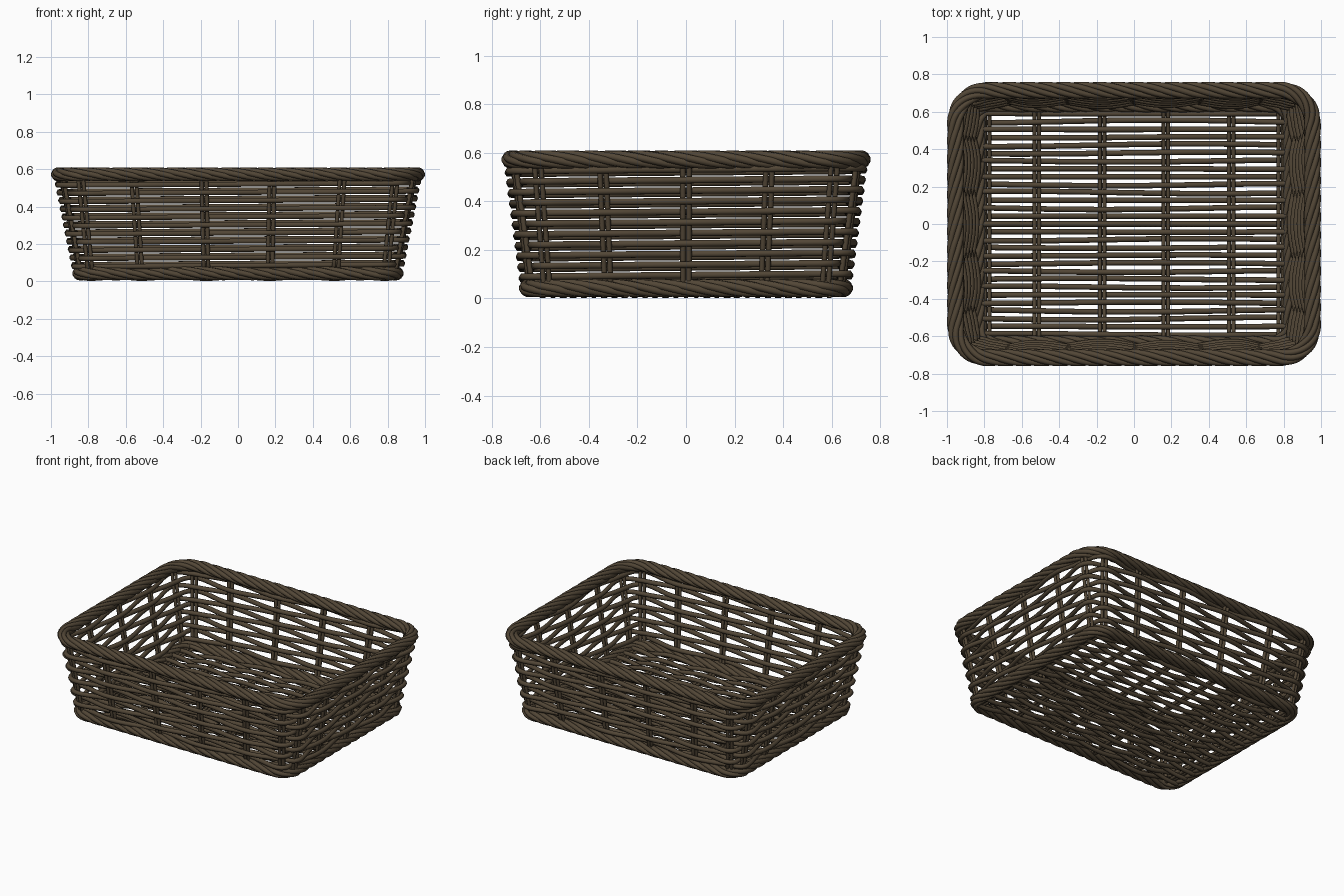
import bpy
import math
import random
from mathutils import Vector

random.seed(4)
cube = bpy.data.objects.get("Cube")
if cube:
    bpy.data.objects.remove(cube, do_unlink=True)

BROWN = (0.085, 0.062, 0.037, 1.0)
wicker = bpy.data.materials.new("wicker_brown")
wicker.use_nodes = True
wicker.diffuse_color = BROWN
bsdf = next(n for n in wicker.node_tree.nodes if n.type == "BSDF_PRINCIPLED")
bsdf.inputs["Base Color"].default_value = BROWN
bsdf.inputs["Roughness"].default_value = 0.8

UP = Vector((0, 0, 1))
STAKE_X = (0.17, 0.52, 0.785)
STAKE_Y = (0.32, 0.57)


def canes(name, paths, radius, cyclic=False):
    """Round canes along a list of paths, as one mesh object."""
    curve = bpy.data.curves.new(name, "CURVE")
    curve.dimensions = "3D"
    curve.bevel_depth = radius
    curve.bevel_resolution = 1
    curve.use_fill_caps = True
    for path in paths:
        spline = curve.splines.new("POLY")
        spline.points.add(len(path) - 1)
        for point, co in zip(spline.points, path):
            point.co = (*co, 1.0)
        spline.use_cyclic_u = cyclic
        spline.use_smooth = True
    curve.materials.append(wicker)
    obj = bpy.data.objects.new(name, curve)
    bpy.context.collection.objects.link(obj)
    bpy.ops.object.select_all(action="DESELECT")
    obj.select_set(True)
    bpy.context.view_layer.objects.active = obj
    bpy.ops.object.convert(target="MESH")
    bpy.ops.object.shade_smooth_by_angle(angle=math.radians(65))


def wall(z):
    """Half width, half depth and corner radius of the wall at a height."""
    return 0.838 + 0.198 * z, 0.64 + 0.132 * z, 0.09 + 0.11 * z


def ring(a, b, r, count):
    """Evenly spaced (point, outward normal) pairs round a rounded rectangle."""
    arc = math.pi * r / 2
    total = 4 * (a + b - 2 * r + arc)
    samples = []
    for i in range(count):
        s = total * i / count
        for k in range(4):
            c, d = math.cos(k * math.pi / 2), math.sin(k * math.pi / 2)
            along, out = Vector((c, d, 0)), Vector((d, -c, 0))
            half, reach = (a - r, b) if k % 2 == 0 else (b - r, a)
            if s < 2 * half:
                samples.append((along * (s - half) + out * reach, out))
                break
            s -= 2 * half
            if s < arc or k == 3:
                n = out * math.cos(s / r) + along * math.sin(s / r)
                samples.append((along * half + out * (reach - r) + n * r, n))
                break
            s -= arc
    return samples


def inset(u, half, r):
    """How far the rounded corner pulls the wall in at position u."""
    over = min(max(0.0, abs(u) - (half - r)), r)
    return r - math.sqrt(r * r - over * over)


def stake_point(u, z, side, on_front):
    """Point on the wall centre line for a stake rising from position u."""
    a, b, r = wall(z)
    u *= 1 + 0.13 * z
    if on_front:
        return Vector((u, side * (b - inset(u, a, r)), z))
    return Vector((side * (a - inset(u, b, r)), u, z))


front_stakes = [s * x for x in STAKE_X for s in (-1, 1)]
side_stakes = [0.0] + [s * y for y in STAKE_Y for s in (-1, 1)]
heights = [0.06 + 0.51 * i / 8 for i in range(9)]

# Paired stakes running down the front, under the floor and up the back
paths = []
for x in front_stakes:
    for shift in (-0.012, 0.012):
        front = [stake_point(x + shift, z, -1, True) for z in reversed(heights)]
        back = [stake_point(x + shift, z, 1, True) for z in heights]
        floor = [Vector((x + shift, y, 0.035)) for y in (-0.61, 0.0, 0.61)]
        paths.append(front + floor + back)
canes("floor_and_wall_stakes", paths, 0.0115)

# Paired stakes on the two short walls
paths = [[stake_point(y + shift, z, side, False) for z in [0.04] + heights]
         for y in side_stakes for side in (-1, 1) for shift in (-0.012, 0.012)]
canes("side_stakes", paths, 0.0115)

# Horizontal weavers, passing alternately outside and inside the stakes
ROWS, COUNT = 11, 260
paths = []
for row in range(ROWS):
    z = 0.09 + 0.0435 * row
    a, b, r = wall(z)
    samples = ring(a, b, r, COUNT)
    targets = [stake_point(x, z, s, True) for x in front_stakes for s in (-1, 1)]
    targets += [stake_point(y, z, s, False) for y in side_stakes for s in (-1, 1)]
    marks = sorted(min(range(COUNT), key=lambda i: (samples[i][0] + UP * z - t).length)
                   for t in targets)
    path = []
    for i, (p, n) in enumerate(samples):
        j = sum(m <= i for m in marks) - 1
        start, end = marks[j], marks[(j + 1) % len(marks)]
        phase = j + row + ((i - start) % COUNT) / ((end - start) % COUNT)
        tilt = 0.006 * (p.x / a + p.y / b)
        path.append(p + n * 0.022 * math.cos(math.pi * phase) + UP * (z + tilt))
    paths.append(path)
canes("wall_weavers", paths, 0.0155, True)

# Floor weavers, passing alternately over and under the stakes
RODS, STEPS = 29, 60
marks = sorted(front_stakes)
paths = []
for rod in range(RODS):
    y = -0.59 + 1.18 * rod / (RODS - 1)
    drift, bend = random.uniform(-0.008, 0.008), random.uniform(0, 6)
    path = []
    for i in range(STEPS + 1):
        x = -0.825 + 1.65 * i / STEPS
        j = min(max(sum(m <= x for m in marks) - 1, 0), len(marks) - 2)
        phase = rod + j + (x - marks[j]) / (marks[j + 1] - marks[j])
        path.append(Vector((x, y + drift * math.sin(3 * x + bend),
                            0.034 + 0.019 * math.cos(math.pi * phase))))
    paths.append(path)
canes("floor_weavers", paths, 0.0148)


def twisted_rim(name, a, b, r, z, turns, strands=6, count=360):
    """A rope of canes wound round a rounded rectangle."""
    samples = ring(a, b, r, count)
    paths = []
    for k in range(strands):
        path = []
        for i, (p, n) in enumerate(samples):
            t = 2 * math.pi * (k / strands - turns * i / count)
            path.append(p + n * 0.029 * math.cos(t) + UP * (z + 0.022 * math.sin(t)))
        paths.append(path)
    canes(name, paths, 0.0165, True)


# Rope borders at the top and the foot
twisted_rim("top_rim", 0.954, 0.715, 0.17, 0.572, 11)
twisted_rim("bottom_rim", 0.84, 0.642, 0.1, 0.043, 10)
